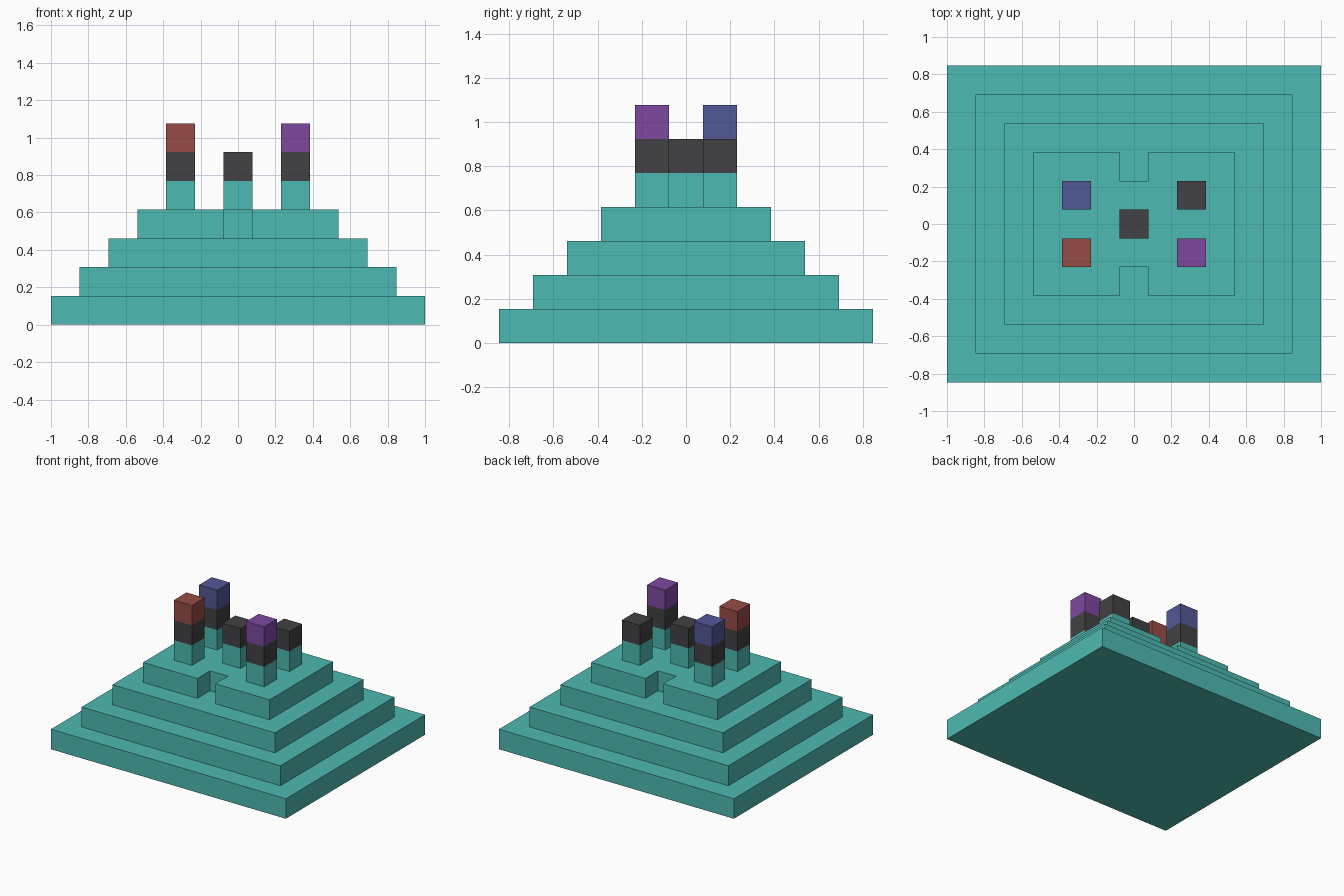
import bpy
import bmesh

cube = bpy.data.objects.get("Cube")
if cube:
    bpy.data.objects.remove(cube, do_unlink=True)

U = 2 / 13  # one block


def material(name, rgb):
    m = bpy.data.materials.new(name)
    m.use_nodes = True
    m.diffuse_color = (*rgb, 1)
    m.node_tree.nodes["Principled BSDF"].inputs["Base Color"].default_value = (*rgb, 1)
    return m


teal = material("teal", (0.076, 0.491, 0.445))
charcoal = material("charcoal", (0.054, 0.053, 0.057))
red = material("brick red", (0.31, 0.072, 0.063))
purple = material("purple", (0.209, 0.065, 0.352))
blue = material("slate blue", (0.084, 0.098, 0.305))


def prism(name, outline, level, mat):
    """Extrude an outline, given in blocks, up by one block."""
    bm = bmesh.new()
    face = bm.faces.new([bm.verts.new((x * U, y * U, level * U)) for x, y in outline])
    top = bmesh.ops.extrude_face_region(bm, geom=[face])["geom"]
    bmesh.ops.translate(bm, vec=(0, 0, U),
                        verts=[v for v in top if isinstance(v, bmesh.types.BMVert)])
    bmesh.ops.recalc_face_normals(bm, faces=bm.faces)
    mesh = bpy.data.meshes.new(name)
    bm.to_mesh(mesh)
    bm.free()
    mesh.materials.append(mat)
    obj = bpy.data.objects.new(name, mesh)
    bpy.context.collection.objects.link(obj)
    return obj


def rect(cx, cy, w, d):
    return [(cx + sx * w / 2, cy + sy * d / 2)
            for sx, sy in ((-1, -1), (1, -1), (1, 1), (-1, 1))]


# Stepped base
for i, name in enumerate(("bottom_tier", "second_tier", "third_tier")):
    prism(name, rect(0, 0, 13 - 2 * i, 11 - 2 * i), i, teal)

# Top tier with a notch in the middle of the front and back
front = [(-3.5, -2.5), (-0.5, -2.5), (-0.5, -1.5), (0.5, -1.5), (0.5, -2.5), (3.5, -2.5)]
prism("notched_top_tier", front + [(-x, -y) for x, y in front], 3, teal)

# Pillars: teal foot, charcoal block, optional coloured cap
pillars = {
    "front_right": (-2, -1, red),
    "front_left": (2, -1, purple),
    "back_right": (-2, 1, blue),
    "back_left": (2, 1, None),
    "centre": (0, 0, None),
}
for name, (x, y, cap) in pillars.items():
    outline = rect(x, y, 1, 1)
    prism(name + "_pillar_foot", outline, 4, teal)
    prism(name + "_pillar_block", outline, 5, charcoal)
    if cap:
        prism(name + "_pillar_cap", outline, 6, cap)
